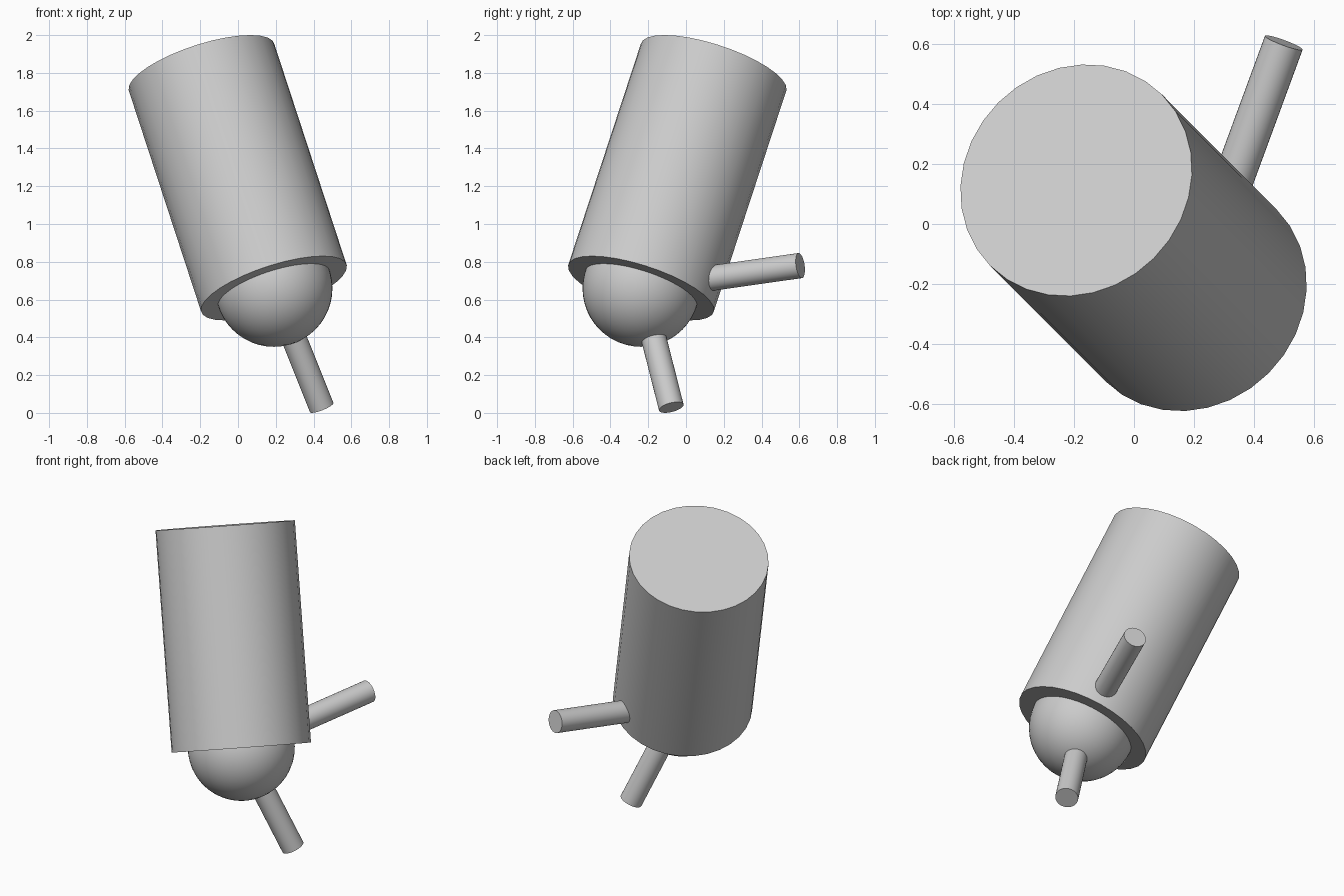
import bpy
import math
from mathutils import Vector

cube = bpy.data.objects.get("Cube")
if cube:
    bpy.data.objects.remove(cube, do_unlink=True)

grey = bpy.data.materials.new("light_grey")
grey.use_nodes = True
colour = (0.6, 0.6, 0.6, 1)
grey.diffuse_color = colour
grey.node_tree.nodes["Principled BSDF"].inputs["Base Color"].default_value = colour


def finish(name):
    obj = bpy.context.object
    obj.name = name
    obj.data.materials.append(grey)
    bpy.ops.object.shade_smooth_by_angle(angle=math.radians(35))
    return obj


def rod(name, start, end, radius):
    """Capped cylinder between two points."""
    axis = end - start
    bpy.ops.mesh.primitive_cylinder_add(
        vertices=32, radius=radius, depth=axis.length, location=(start + end) / 2,
        rotation=axis.to_track_quat('Z', 'Y').to_euler())
    return finish(name)


joint = Vector((0.19, -0.238, 0.66))

# Tilted main body
rod("body", joint, Vector((-0.193, 0.146, 1.83)), 0.405)

# Ball centred on the body's lower cap
bpy.ops.mesh.primitive_uv_sphere_add(segments=48, ring_count=24, radius=0.31, location=joint)
finish("ball")

# Thin rods radiating from the ball centre
rod("lower_rod", joint, Vector((0.443, -0.078, 0.029)), 0.067)
rod("back_rod", joint, Vector((0.5, 0.605, 0.78)), 0.067)
